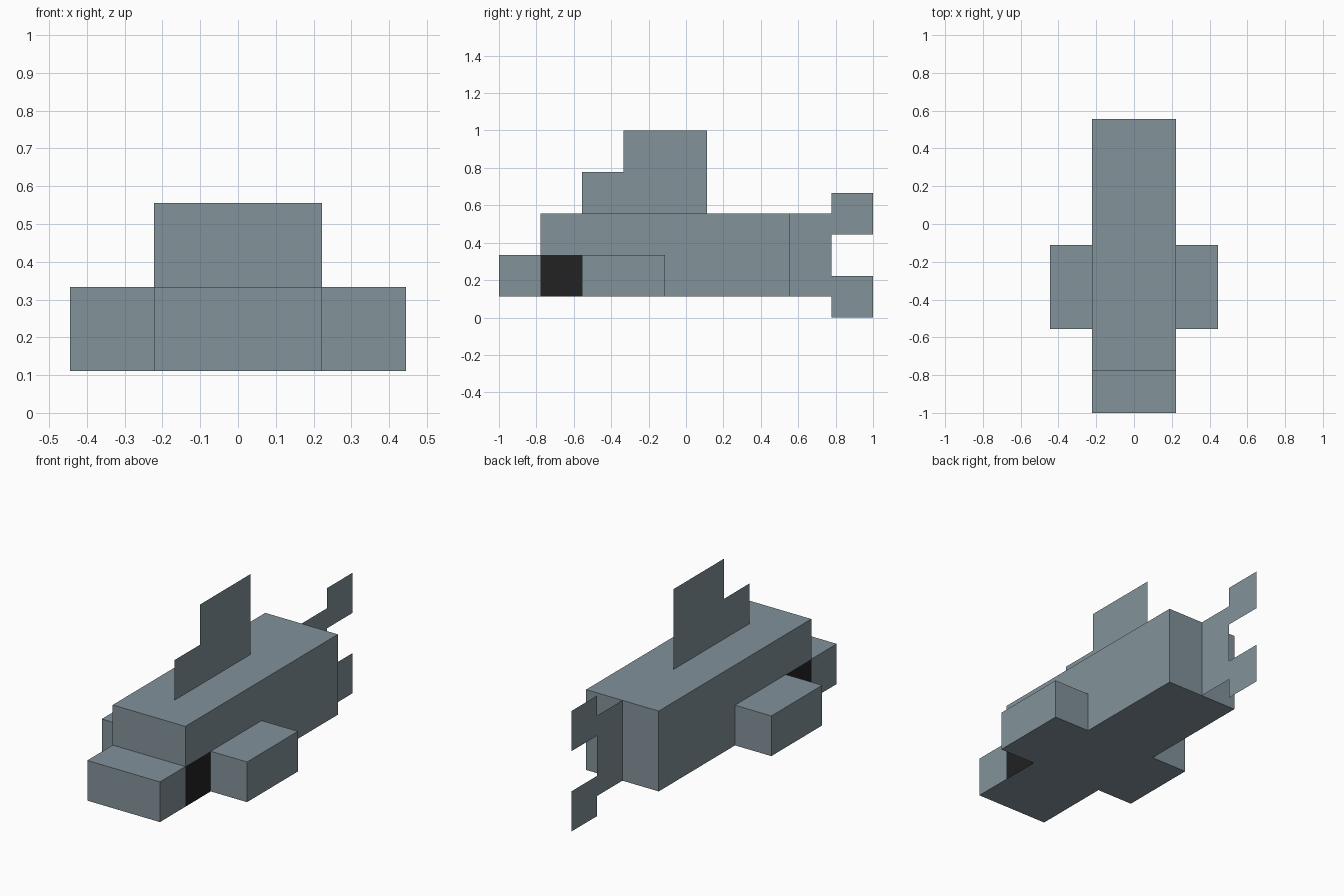
import bpy, bmesh
from mathutils import Vector

cube = bpy.data.objects.get("Cube")
if cube:
    bpy.data.objects.remove(cube, do_unlink=True)

U = 1 / 9  # the whole model sits on a grid of this size


def material(name, rgb):
    m = bpy.data.materials.new(name)
    m.use_nodes = True
    m.diffuse_color = (*rgb, 1)
    m.node_tree.nodes["Principled BSDF"].inputs["Base Color"].default_value = (*rgb, 1)
    return m


grey = material("slate grey", (0.223, 0.287, 0.323))
black = material("eye black", (0.016, 0.016, 0.016))


def finish(name, bm, mats=(grey,)):
    mesh = bpy.data.meshes.new(name)
    bm.to_mesh(mesh)
    bm.free()
    for m in mats:
        mesh.materials.append(m)
    ob = bpy.data.objects.new(name, mesh)
    bpy.context.collection.objects.link(ob)
    return ob


def box(lo, hi):
    """Box between two grid corners."""
    lo, hi = Vector(lo) * U, Vector(hi) * U
    bm = bmesh.new()
    bmesh.ops.create_cube(bm, size=1)
    bmesh.ops.scale(bm, vec=hi - lo, verts=bm.verts)
    bmesh.ops.translate(bm, vec=(lo + hi) / 2, verts=bm.verts)
    return bm


def sheet(name, profile):
    """Flat fin on the centre plane from a (y, z) grid profile."""
    bm = bmesh.new()
    bm.faces.new([bm.verts.new((0, y * U, z * U)) for y, z in profile])
    return finish(name, bm)


# Body, with an eye panel cut into the lower front of each side
body = box((-2, -7, 1), (2, 5, 5))
for co, no in (((0, -5 * U, 0), (0, 1, 0)), ((0, 0, 3 * U), (0, 0, 1))):
    bmesh.ops.bisect_plane(body, geom=body.verts[:] + body.edges[:] + body.faces[:],
                           plane_co=co, plane_no=no)
body.normal_update()
for f in body.faces:
    c = f.calc_center_median() / U
    if abs(f.normal.x) > 0.9 and c.y < -5 and c.z < 3:
        f.material_index = 1
finish("body", body, (grey, black))

# Snout
finish("snout", box((-2, -9, 1), (2, -7, 3)))

# Side fins
for side, x in (("left", 2), ("right", -4)):
    finish(side + "_fin", box((x, -5, 1), (x + 2, -1, 3)))

# Stepped back fin and forked tail
sheet("back_fin", [(-5, 5), (1, 5), (1, 9), (-3, 9), (-3, 7), (-5, 7)])
sheet("tail_fin", [(5, 1), (7, 1), (7, 0), (9, 0), (9, 2), (7, 2),
                   (7, 4), (9, 4), (9, 6), (7, 6), (7, 5), (5, 5)])
